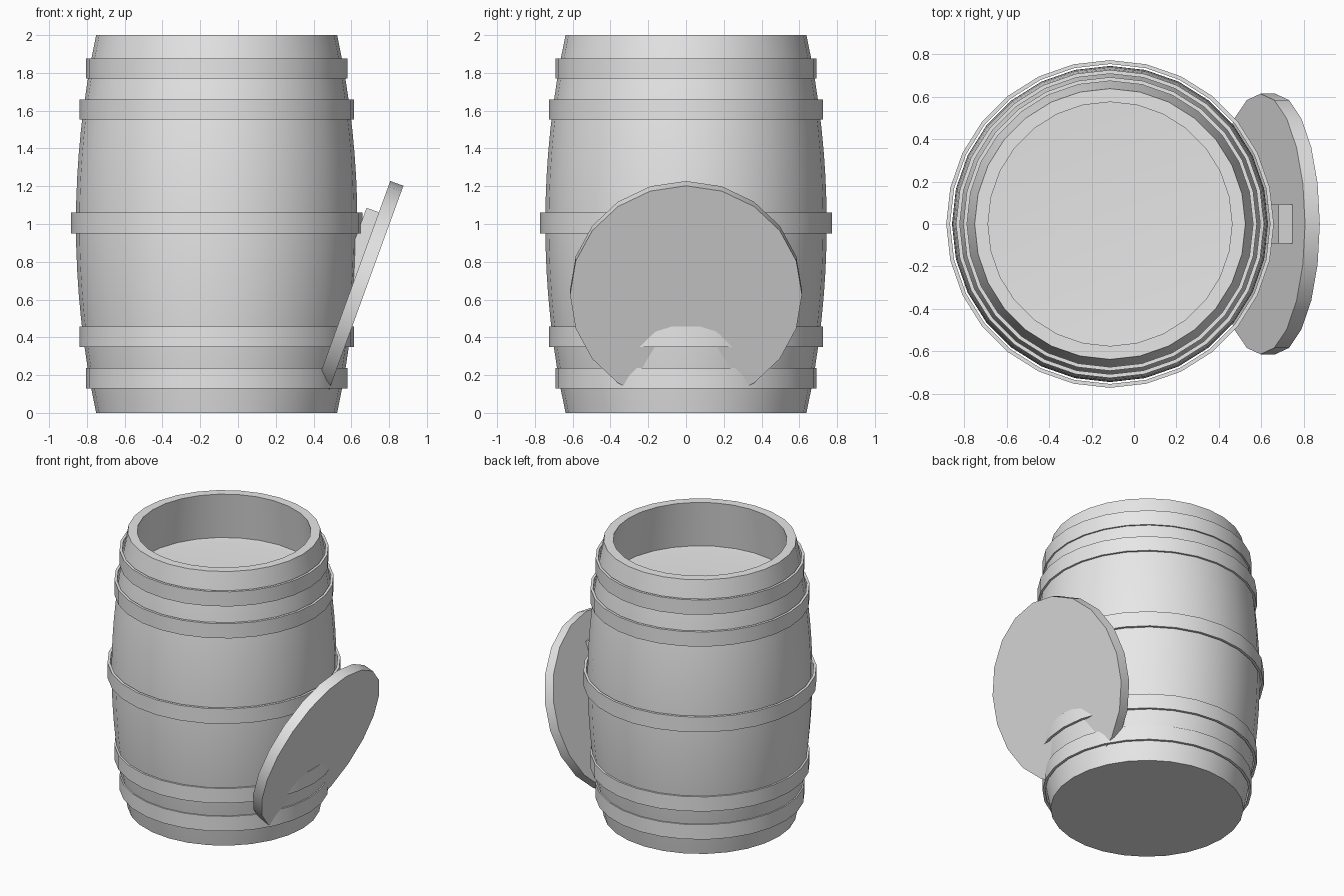
import bpy, bmesh, math
from mathutils import Matrix

if "Cube" in bpy.data.objects:
    bpy.data.objects.remove(bpy.data.objects["Cube"])

CX = -0.113          # barrel axis
SIDES = 28

wood = bpy.data.materials.new("pale grey")
wood.diffuse_color = (0.8, 0.8, 0.8, 1)
wood.use_nodes = True
wood.node_tree.nodes["Principled BSDF"].inputs["Base Color"].default_value = wood.diffuse_color


def finish(bm, name):
    bmesh.ops.recalc_face_normals(bm, faces=bm.faces)
    mesh = bpy.data.meshes.new(name)
    bm.to_mesh(mesh)
    bm.free()
    mesh.materials.append(wood)
    ob = bpy.data.objects.new(name, mesh)
    bpy.context.collection.objects.link(ob)
    bpy.ops.object.select_all(action='DESELECT')
    ob.select_set(True)
    bpy.context.view_layer.objects.active = ob
    bpy.ops.object.shade_smooth_by_angle(angle=math.radians(30))
    return ob


def lathe(name, profile, closed=False):
    """Revolve (radius, z) points about the barrel axis."""
    bm = bmesh.new()
    rings = []
    for r, z in profile:
        if r == 0:
            rings.append([bm.verts.new((CX, 0, z))] * SIDES)
        else:
            rings.append([bm.verts.new((CX + r * math.cos(2 * math.pi * i / SIDES),
                                        r * math.sin(2 * math.pi * i / SIDES), z))
                          for i in range(SIDES)])
    pairs = list(zip(rings, rings[1:]))
    if closed:
        pairs.append((rings[-1], rings[0]))
    for a, b in pairs:
        for i in range(SIDES):
            j = (i + 1) % SIDES
            quad = list(dict.fromkeys((a[i], a[j], b[j], b[i])))
            bm.faces.new(quad)
    return finish(bm, name)


def bulge(z):
    return 0.745 - 0.107 * (z - 1) ** 2


# Barrel body: bulging wall, thick rim and recessed top
outer = [(bulge(i / 8), i / 8) for i in range(17)]
inner = [(0.575, 2.0), (0.60, 1.83), (0.625, 1.66), (0.575, 1.655), (0, 1.655)]
lathe("barrel_body", [(0, 0)] + outer + inner)

# Hoops
for n, (r, z0, z1) in enumerate([(0.692, 0.13, 0.238), (0.726, 0.35, 0.457),
                                 (0.772, 0.95, 1.06),
                                 (0.726, 1.553, 1.66), (0.692, 1.77, 1.877)]):
    t = 0.018
    lathe(f"hoop_{n + 1}", [(r - t, z0), (r, z0), (r, z1), (r - t, z1)], closed=True)

# Lid leaning on the barrel, with a brace across its inner face
lean = Matrix.Translation((0.631, 0, 0.638)) @ Matrix.Rotation(math.radians(20), 4, 'Y')

bm = bmesh.new()
bmesh.ops.create_cone(bm, cap_ends=True, segments=20, radius1=0.614, radius2=0.614, depth=0.074,
                      matrix=lean @ Matrix.Rotation(math.radians(90), 4, 'Y'))
finish(bm, "lid")

bm = bmesh.new()
bmesh.ops.create_cube(bm, size=1, matrix=lean @ Matrix.Translation((-0.072, 0, 0))
                      @ Matrix.Diagonal((0.07, 0.185, 0.875, 1)))
finish(bm, "lid_brace")
